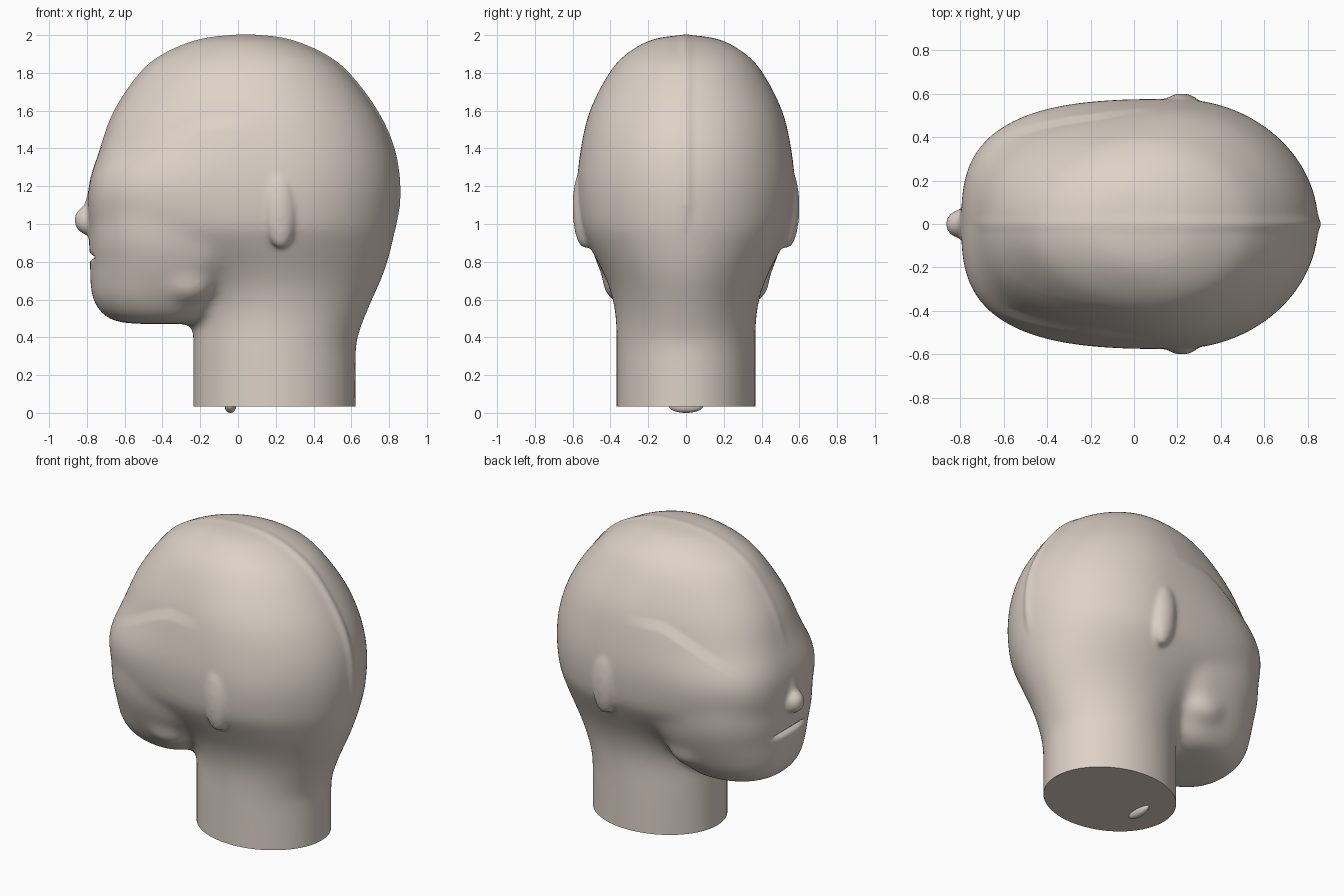
import bpy, bmesh, math
from mathutils import Vector

if "Cube" in bpy.data.objects:
    bpy.data.objects.remove(bpy.data.objects["Cube"])

skin = bpy.data.materials.new("warm_clay")
skin.diffuse_color = (0.72, 0.64, 0.57, 1)
skin.use_nodes = True
skin.node_tree.nodes["Principled BSDF"].inputs["Base Color"].default_value = skin.diffuse_color


def spline(rows, steps=5):
    """Catmull-Rom through the rows."""
    out = []
    for i in range(len(rows) - 1):
        p = [rows[max(0, min(len(rows) - 1, i + k))] for k in (-1, 0, 1, 2)]
        for s in range(steps):
            t = s / steps
            out.append([0.5 * (2*b + (c - a)*t + (2*a - 5*b + 4*c - d)*t*t
                               + (3*b - a - 3*c + d)*t**3) for a, b, c, d in zip(*p)])
    return out + [list(rows[-1])]


def loft(bm, rows, n=72):
    """Closed stack of egg-shaped sections: z, front x, widest x, back x, half width, front exponent."""
    rings = []
    for z, xf, xc, xb, w, e in spline(rows):
        ring = []
        for k in range(n):
            a = 2 * math.pi * k / n
            c, s = math.cos(a), math.sin(a)
            p = 2 / (e if c < 0 else 1.97)
            r = abs(c)**p * ((xf - xc) if c < 0 else (xb - xc))
            ring.append(bm.verts.new((xc + r, math.copysign(w * abs(s)**p, s), z)))
        rings.append(ring)
    for a, b in zip(rings, rings[1:]):
        for k in range(n):
            bm.faces.new((a[k], a[(k+1) % n], b[(k+1) % n], b[k]))
    bm.faces.new(rings[0])
    bm.faces.new(rings[-1])


def ellipsoid(bm, centre, radii, tilt=0):
    vs = bmesh.ops.create_uvsphere(bm, u_segments=32, v_segments=20, radius=1)["verts"]
    for v in vs:
        x, y, z = (v.co[i] * radii[i] for i in range(3))
        v.co = Vector(centre) + Vector((x*math.cos(tilt) - z*math.sin(tilt), y,
                                        x*math.sin(tilt) + z*math.cos(tilt)))


def make(name, bm):
    bmesh.ops.recalc_face_normals(bm, faces=bm.faces)
    me = bpy.data.meshes.new(name)
    bm.to_mesh(me)
    bm.free()
    ob = bpy.data.objects.new(name, me)
    bpy.context.collection.objects.link(ob)
    me.materials.append(skin)
    return ob


def fuse(bm, voxel, rounds):
    """Voxel-merge overlapping parts and soften the joins."""
    ob = make("blend", bm)
    m = ob.modifiers.new("fuse", 'REMESH')
    m.mode = 'VOXEL'
    m.voxel_size = voxel
    m = ob.modifiers.new("soften", 'SMOOTH')
    m.factor = .5
    m.iterations = rounds
    me = bpy.data.meshes.new_from_object(
        ob.evaluated_get(bpy.context.evaluated_depsgraph_get()))
    out = bmesh.new()
    out.from_mesh(me)
    bpy.data.objects.remove(ob)
    return out


# Skull and neck
bm = bmesh.new()
loft(bm, [(2.003, .03, .04, .05, .01, 2), (1.978, -.2, .05, .26, .18, 2),
          (1.9, -.395, .1, .45, .318, 2), (1.8, -.52, .1, .58, .408, 2),
          (1.6, -.655, .15, .73, .51, 2.2), (1.4, -.73, .18, .82, .557, 2.5),
          (1.2, -.792, .2, .85, .577, 3), (1.0, -.79, .2, .838, .56, 2.8),
          (.9, -.76, .2, .818, .52, 2.5), (.8, -.6, .2, .793, .468, 2.1),
          (.7, -.4, .2, .757, .42, 2), (.6, -.28, .2, .712, .388, 2),
          (.5, -.24, .2, .67, .372, 2), (.4, -.238, .2, .635, .369, 2),
          (.3, -.238, .195, .625, .369, 2), (-.2, -.238, .195, .625, .369, 2)])
# Jaw and chin
loft(bm, [(1.2, -.76, -.15, .2, .52, 2.6), (1.05, -.785, -.18, .22, .525, 2.6),
          (.9, -.79, -.2, .2, .505, 2.6), (.8, -.783, -.22, .12, .475, 2.5),
          (.7, -.783, -.26, .02, .43, 2.4), (.6, -.768, -.3, -.06, .375, 2.4),
          (.52, -.715, -.34, -.12, .31, 2.3), (.48, -.63, -.38, -.2, .23, 2.2),
          (.47, -.48, -.4, -.32, .08, 2)])
# Jaw corners
for s in (-1, 1):
    ellipsoid(bm, (-.27, s * .34, .70), (.15, .105, .12))
bm = fuse(bm, .018, 36)

# Nose tip and bridge
ellipsoid(bm, (-.795, 0, 1.02), (.072, .067, .077))
ellipsoid(bm, (-.782, 0, 1.09), (.032, .05, .13), -.2)
# Ears
for s in (-1, 1):
    ellipsoid(bm, (.22, s * .535, 1.09), (.09, .066, .22), .04)
bm = fuse(bm, .013, 10)

for v in bm.verts:
    x, y, z = v.co
    # Raised seam over the crown, stronger at the back
    lo = 1.35 if x < 0 else .95
    if z > lo and abs(y) < .12:
        out = Vector((x - .05, 0, z - 1.1)).normalized()
        amp = .004 + .009 * max(0, out.x)
        v.co += out * amp * math.exp(-(y / .028)**2) * min(1, (z - lo) / .15)
    # Brow crease at the temples
    if -.68 < x < .1 and abs(y) > .2:
        d = z - (1.51 - .55 * (math.hypot(min(0, x + .12), .1) - .1))
        if 0 < d < .3:
            v.co.y -= math.copysign(.02, y) * (1 - d / .3) * min(1, d / .06) \
                * math.sin(math.pi * (x + .68) / .78)
    # Mouth slit
    if x < -.6 and abs(y) < .2:
        v.co.x += .035 * math.exp(-((z - .825) / .012)**2) * (1 - (y / .2)**2)

# Flat cut under the neck
bmesh.ops.bisect_plane(bm, geom=bm.verts[:] + bm.edges[:] + bm.faces[:],
                       plane_co=(0, 0, .035), plane_no=(0, 0, -1), clear_outer=True)
bmesh.ops.holes_fill(bm, edges=[e for e in bm.edges if e.is_boundary], sides=0)
head = make("head", bm)

# Small peg below the neck
bm = bmesh.new()
ellipsoid(bm, (-.04, 0, .035), (.03, .09, .035))
peg = make("neck_peg", bm)

for ob in (head, peg):
    ob.data.materials.clear()
    ob.data.materials.append(skin)
    bpy.ops.object.select_all(action='DESELECT')
    ob.select_set(True)
    bpy.context.view_layer.objects.active = ob
    bpy.ops.object.shade_smooth_by_angle(angle=math.radians(50))
